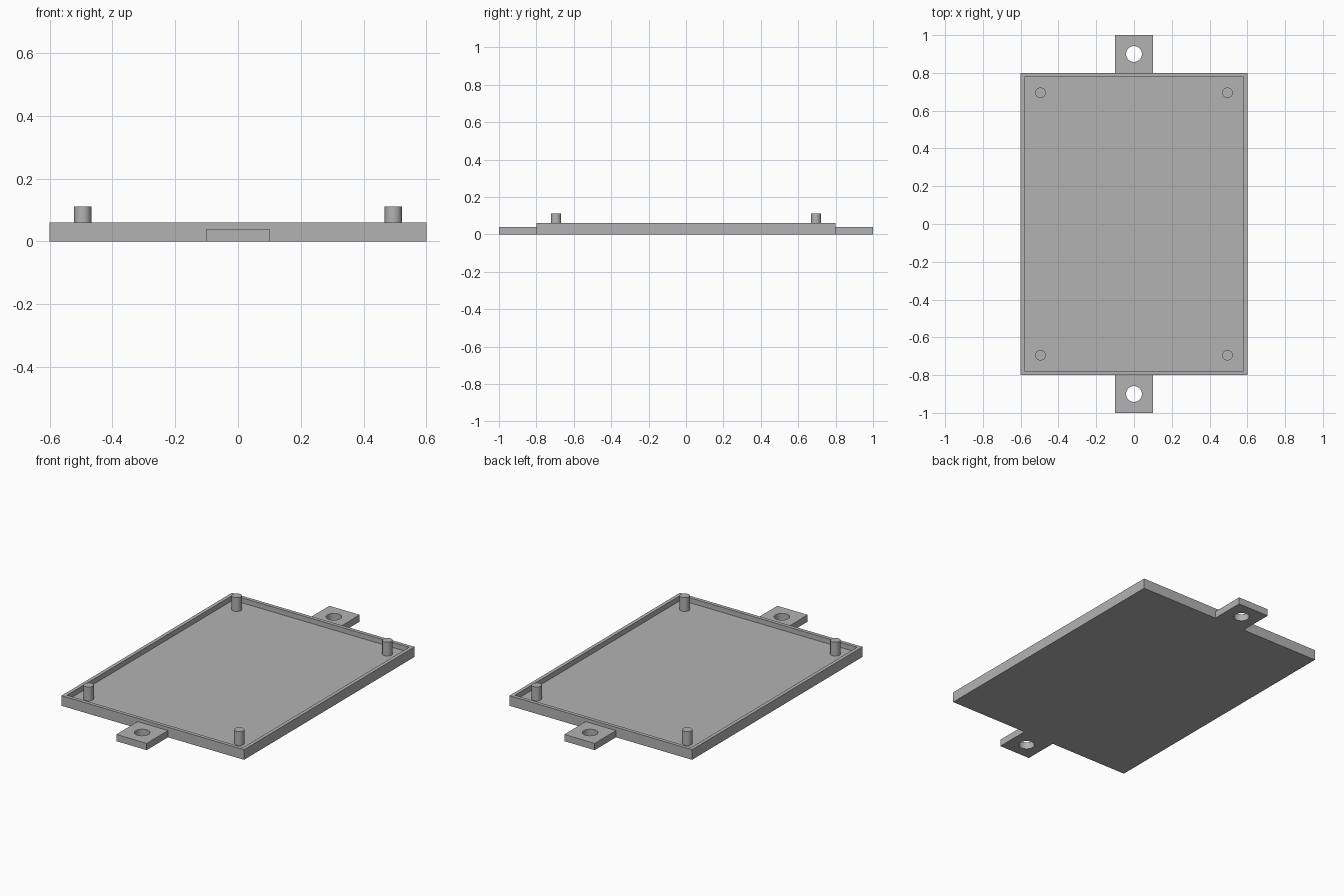
import bpy
import bmesh
import math

if "Cube" in bpy.data.objects:
    bpy.data.objects.remove(bpy.data.objects["Cube"], do_unlink=True)

WALL, FLOOR, RIM = 0.03, 0.03, 0.06
HALF_X, HALF_Y = 0.6, 0.8

grey = bpy.data.materials.new("plain grey")
grey.use_nodes = True
colour = (0.45, 0.45, 0.45, 1)
grey.diffuse_color = colour
grey.node_tree.nodes["Principled BSDF"].inputs["Base Color"].default_value = colour


def finish(bm, name):
    bmesh.ops.recalc_face_normals(bm, faces=bm.faces)
    mesh = bpy.data.meshes.new(name)
    bm.to_mesh(mesh)
    bm.free()
    mesh.materials.append(grey)
    obj = bpy.data.objects.new(name, mesh)
    bpy.context.collection.objects.link(obj)
    return obj


def box(bm, x, y, z0, z1):
    made = bmesh.ops.create_cube(bm, size=1)["verts"]
    for v in made:
        v.co = (v.co.x * 2 * x, v.co.y * 2 * y, z1 if v.co.z > 0 else z0)


def cylinder(name, radius, x, y, z0, z1):
    bm = bmesh.new()
    bmesh.ops.create_cone(bm, cap_ends=True, segments=32, radius1=radius,
                          radius2=radius, depth=z1 - z0)
    bmesh.ops.translate(bm, verts=bm.verts, vec=(x, y, (z0 + z1) / 2))
    return finish(bm, name)


def smooth(obj):
    bpy.ops.object.select_all(action="DESELECT")
    obj.select_set(True)
    bpy.context.view_layer.objects.active = obj
    bpy.ops.object.shade_smooth_by_angle(angle=math.radians(30))


# Shallow tray: inset the top face for the rim, then sink it to the floor
bm = bmesh.new()
box(bm, HALF_X, HALF_Y, 0, RIM)
bm.normal_update()
top = max(bm.faces, key=lambda f: f.normal.z)
bmesh.ops.inset_region(bm, faces=[top], thickness=WALL)
inner = bmesh.ops.extrude_face_region(bm, geom=[top])["geom"]
bmesh.ops.delete(bm, geom=[top], context="FACES_ONLY")
for v in inner:
    if isinstance(v, bmesh.types.BMVert):
        v.co.z = FLOOR
finish(bm, "tray")

# Mounting tabs with screw holes, front and back
for side, label in ((-1, "front"), (1, "back")):
    bm = bmesh.new()
    box(bm, 0.1, 0.1, 0, 0.04)
    bmesh.ops.translate(bm, verts=bm.verts, vec=(0, side * 0.9, 0))
    tab = finish(bm, label + "_tab")
    cutter = cylinder(label + "_hole_cutter", 0.042, 0, side * 0.9, -0.1, 0.1)
    cut = tab.modifiers.new("hole", "BOOLEAN")
    cut.operation = "DIFFERENCE"
    cut.solver = "EXACT"
    cut.object = cutter
    bpy.context.view_layer.objects.active = tab
    bpy.ops.object.modifier_apply(modifier=cut.name)
    bpy.data.objects.remove(cutter, do_unlink=True)
    smooth(tab)

# Locating posts in the four corners
for sx, across in ((1, "left"), (-1, "right")):
    for sy, along in ((-1, "front"), (1, "back")):
        smooth(cylinder(f"{along}_{across}_post", 0.0275,
                        sx * 0.495, sy * 0.695, FLOOR, 0.112))
